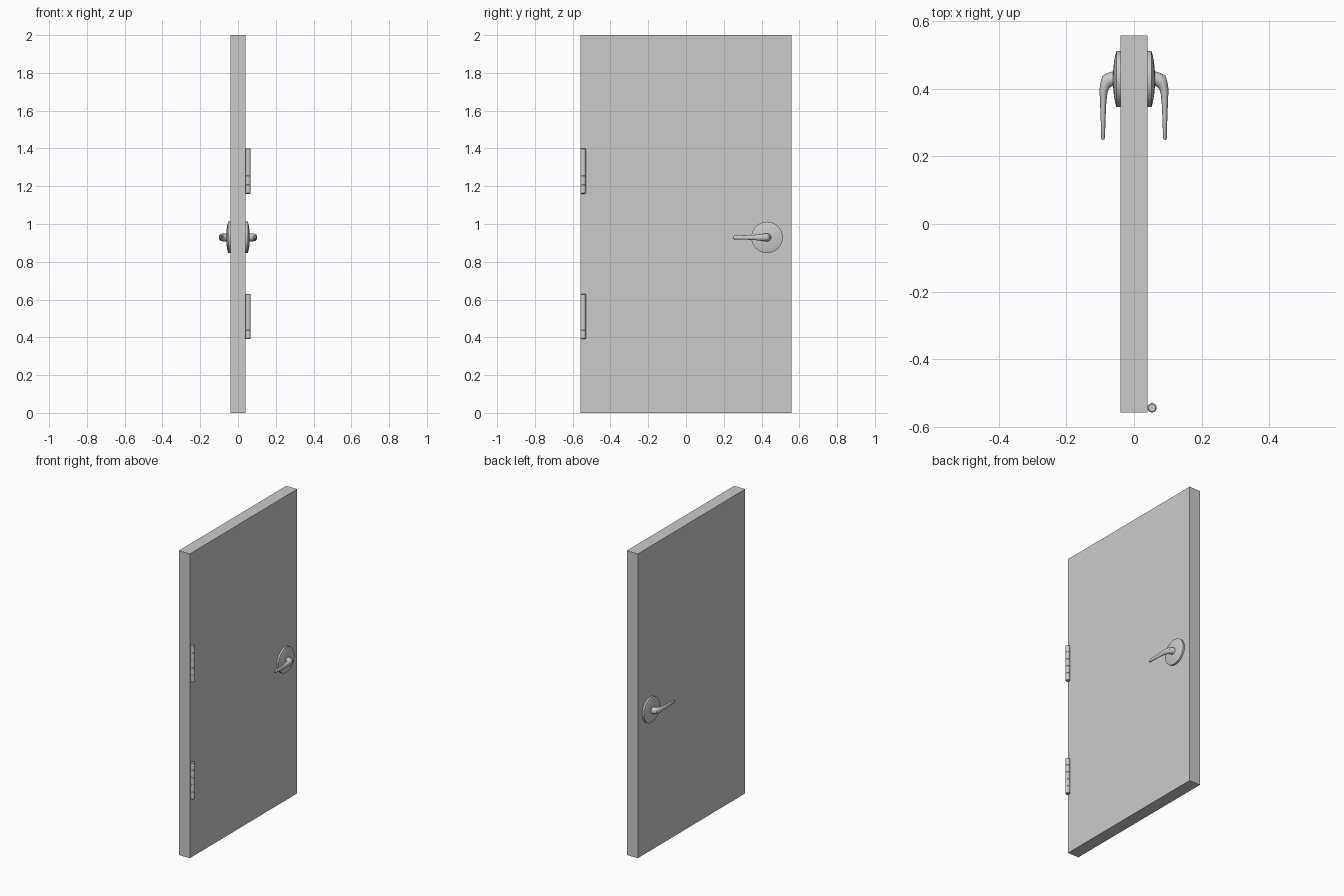
import bpy, bmesh, math
from mathutils import Vector

if "Cube" in bpy.data.objects:
    bpy.data.objects.remove(bpy.data.objects["Cube"])


def make(name, rings, smooth=True):
    """Skin a list of closed rings into a capped mesh."""
    bm = bmesh.new()
    loops = [[bm.verts.new(p) for p in r] for r in rings]
    n = len(loops[0])
    for a, b in zip(loops, loops[1:]):
        for i in range(n):
            j = (i + 1) % n
            bm.faces.new((a[i], a[j], b[j], b[i]))
    bm.faces.new(loops[0][::-1])
    bm.faces.new(loops[-1])
    bmesh.ops.recalc_face_normals(bm, faces=bm.faces)
    me = bpy.data.meshes.new(name)
    bm.to_mesh(me)
    bm.free()
    ob = bpy.data.objects.new(name, me)
    bpy.context.collection.objects.link(ob)
    if smooth:
        bpy.ops.object.select_all(action='DESELECT')
        bpy.context.view_layer.objects.active = ob
        ob.select_set(True)
        bpy.ops.object.shade_smooth_by_angle(angle=math.radians(35))
    return ob


def angles(n):
    return [2 * math.pi * i / n for i in range(n)]


# Door slab
W, T, H = 0.558, 0.04, 2.0
make("door_slab", [[(-T, -W, z), (T, -W, z), (T, W, z), (-T, W, z)] for z in (0, H)], False)

# Hinges: five knuckles separated by fine grooves
R, LEN, N = 0.0137, 0.24, 5
for name, z0 in (("lower_hinge", 0.39), ("upper_hinge", 1.16)):
    step = LEN / N
    prof = []
    for k in range(N):
        a, b = z0 + k * step, z0 + (k + 1) * step
        low = 0.003 if k == 0 else 0.0008
        top = 0.003 if k == N - 1 else 0.0008
        prof += [(a, R - low), (a + low, R), (b - top, R)]
    prof.append((z0 + LEN, R - 0.003))
    make(name, [[(0.0535 + r * math.cos(t), -0.5443 + r * math.sin(t), z)
                 for t in angles(24)] for z, r in prof])

# Rose plate and lever handle on both faces
Y, Z = 0.429, 0.929
ROSE = [(0.038, 0.083), (0.052, 0.083), (0.0555, 0.07), (0.059, 0.052),
        (0.0612, 0.034), (0.062, 0.015)]
# inner point, outer point, half height of each lever section
LEVER = [((0.055, 0.408), (0.055, 0.453), 0.021),
         ((0.063, 0.409), (0.066, 0.451), 0.021),
         ((0.069, 0.406), (0.081, 0.446), 0.021),
         ((0.074, 0.401), (0.093, 0.439), 0.020),
         ((0.077, 0.394), (0.099, 0.421), 0.019),
         ((0.079, 0.385), (0.102, 0.400), 0.017),
         ((0.082, 0.360), (0.101, 0.366), 0.014),
         ((0.084, 0.320), (0.099, 0.322), 0.012),
         ((0.086, 0.256), (0.097, 0.255), 0.010),
         ((0.088, 0.250), (0.095, 0.249), 0.007)]
for side, s in (("right", 1), ("left", -1)):
    make("rose_plate_" + side,
         [[(s * x, Y + r * math.cos(t), Z + r * math.sin(t)) for t in angles(48)]
          for x, r in ROSE])
    rings = []
    for a, b, h in LEVER:
        a, b = Vector(a), Vector(b)
        c, d = (a + b) / 2, (b - a) / 2
        rings.append([(s * (c.x + d.x * math.cos(t)), c.y + d.y * math.cos(t),
                       Z + h * math.sin(t)) for t in angles(20)])
    make("lever_handle_" + side, rings)
